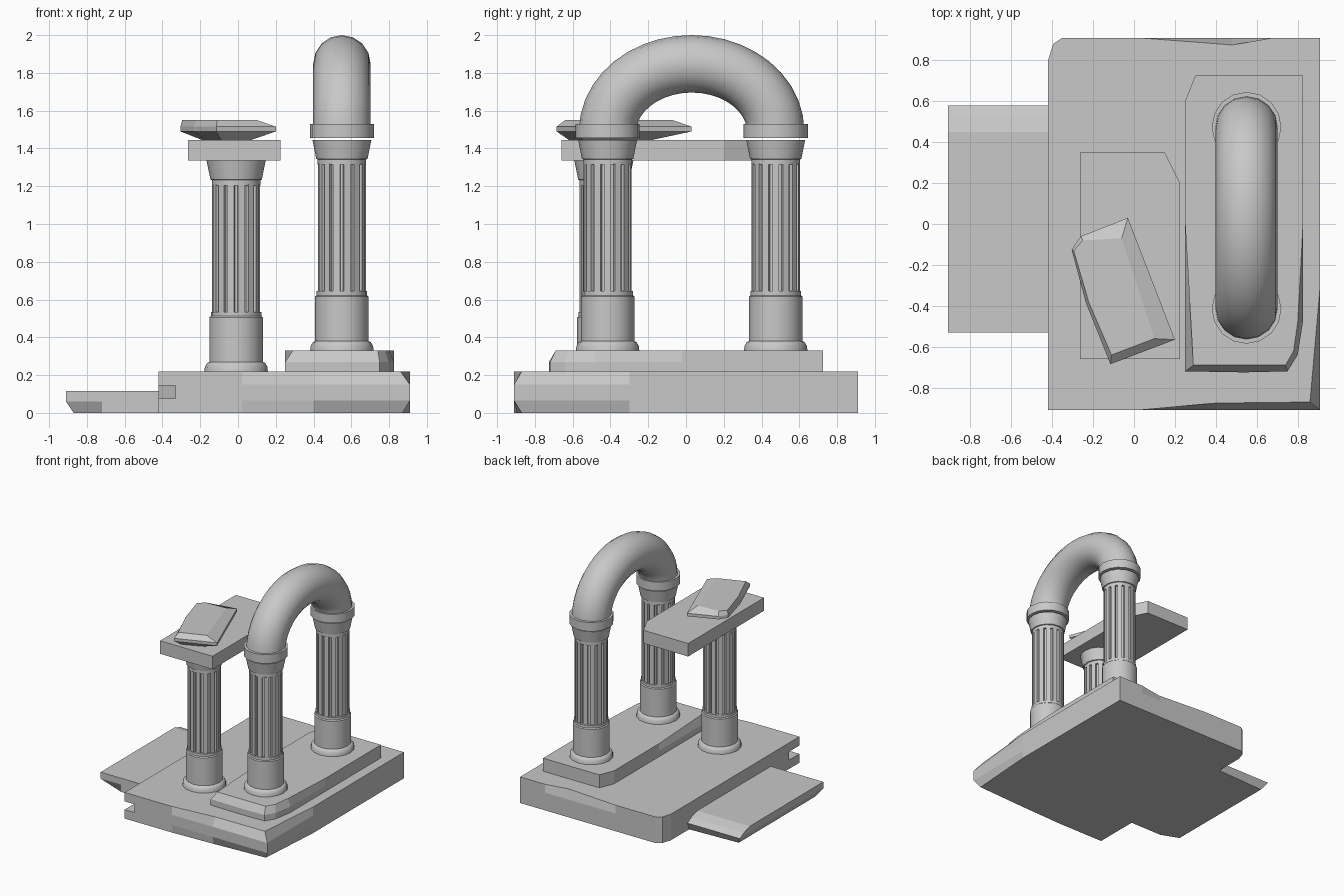
import bpy, bmesh
from math import sin, cos, pi, radians
from mathutils import Vector

cube = bpy.data.objects.get("Cube")
if cube:
    bpy.data.objects.remove(cube)

GREY = (0.58, 0.58, 0.58)
stone = bpy.data.materials.new("grey_stone")
stone.use_nodes = True
stone.diffuse_color = (*GREY, 1)
stone.node_tree.nodes["Principled BSDF"].inputs["Base Color"].default_value = (*GREY, 1)


def loft(name, rings, smooth=False):
    """Skin a stack of equal-length point rings and cap both ends."""
    bm = bmesh.new()
    rows = [[bm.verts.new(p) for p in ring] for ring in rings]
    n = len(rows[0])
    for a, b in zip(rows, rows[1:]):
        for i in range(n):
            j = (i + 1) % n
            bm.faces.new((a[i], a[j], b[j], b[i]))
    bm.faces.new(rows[0][::-1])
    bm.faces.new(rows[-1])
    bmesh.ops.recalc_face_normals(bm, faces=bm.faces)
    mesh = bpy.data.meshes.new(name)
    bm.to_mesh(mesh)
    bm.free()
    mesh.materials.append(stone)
    obj = bpy.data.objects.new(name, mesh)
    bpy.context.collection.objects.link(obj)
    if smooth:
        bpy.ops.object.select_all(action="DESELECT")
        obj.select_set(True)
        bpy.context.view_layer.objects.active = obj
        bpy.ops.object.shade_smooth_by_angle(angle=radians(35))
    return obj


def slab(name, outline, levels):
    """Broken slab: each level is a height plus corners that are moved."""
    return loft(name, [[(*moved.get(i, p), z) for i, p in enumerate(outline)]
                       for z, moved in levels])


def lathe(name, x, y, z, profile, sides=16):
    return loft(name, [[(x + r * cos(2 * pi * i / sides),
                         y + r * sin(2 * pi * i / sides), z + h)
                        for i in range(sides)] for r, h in profile], True)


def fluted_shaft(name, x, y, low, high, flutes=14):
    outer, inner = 0.128, 0.109
    pattern = [(-0.32, outer), (0.32, outer), (0.37, inner), (0.63, inner)]
    pts = [(r * cos(2 * pi * (k + t) / flutes), r * sin(2 * pi * (k + t) / flutes))
           for k in range(flutes) for t, r in pattern]
    return loft(name, [[(x + px, y + py, z) for px, py in pts] for z in (low, high)])


# Main base slab with chipped edges
base = slab("base_slab",
            [(-.42, -.91), (.02, -.91), (.4, -.91), (.91, -.91), (.91, -.3), (.91, .91),
             (.68, .91), (.48, .91), (.02, .91), (-.35, .91), (-.395, .88), (-.42, .8)],
            [(0, {2: (.4, -.895), 3: (.87, -.87)}),
             (.065, {}),
             (.15, {}),
             (.22, {2: (.4, -.875), 3: (.86, -.87), 7: (.48, .875)})])

# Missing chunk in the front corner of the base
cutter = slab("corner_cutter", [(-.5, -1), (-.33, -1), (-.33, -.88), (-.5, -.68)],
              [(.075, {}), (.145, {})])
cutter.hide_render = True
cut = base.modifiers.new("corner_chip", "BOOLEAN")
cut.operation = "DIFFERENCE"
cut.solver = "EXACT"
cut.object = cutter
bpy.context.view_layer.objects.active = base
bpy.ops.object.modifier_apply(modifier=cut.name)
bpy.data.objects.remove(cutter)

# Low side slab, worn down along its back edge
slab("side_slab", [(-.91, -.53), (-.72, -.53), (-.4, -.53), (-.4, .58), (-.91, .58)],
     [(0, {0: (-.87, -.47), 4: (-.87, .54), 3: (-.4, .56)}),
      (.06, {}),
      (.09, {3: (-.4, .53), 4: (-.91, .53)}),
      (.115, {3: (-.4, .45), 4: (-.91, .45)})])

# Raised slab under the arch
slab("arch_slab",
     [(.25, -.72), (.54, -.725), (.75, -.72), (.8, -.64), (.825, -.48), (.825, -.02),
      (.825, .725), (.3, .725), (.25, .6), (.25, 0)],
     [(.22, {}), (.27, {}),
      (.33, {0: (.29, -.69), 1: (.54, -.69), 2: (.74, -.69),
             3: (.78, -.62), 4: (.8, -.48)})])


# Columns
FOOT = [(.168, 0), (.165, .025), (.153, .045), (.142, .05)]
PEDESTAL = [(.142, .045), (.142, .285), (.134, .292), (.134, .315)]
CAPITAL = [(.128, .985), (.128, 1.012), (.136, 1.015), (.156, 1.115)]
ABACUS = [(.17, 1.125), (.17, 1.2)]


def column(name, x, y, z, with_abacus):
    lathe(name + "_foot", x, y, z, FOOT)
    lathe(name + "_pedestal", x, y, z, PEDESTAL)
    fluted_shaft(name + "_shaft", x, y, z + .31, z + .99)
    lathe(name + "_capital", x, y, z, CAPITAL)
    if with_abacus:
        lathe(name + "_abacus", x, y, z, ABACUS)


ARCH_X, ARCH_Y, SPAN = .55, .03, .445
column("front_arch_column", ARCH_X, ARCH_Y - SPAN, .33, True)
column("back_arch_column", ARCH_X, ARCH_Y + SPAN, .33, True)
column("lone_column", -.01, -.435, .22, False)

# Round arch bridging the two columns
TUBE, RISE, SPRING = .152, .358, 1.49
rings = []
for s in range(21):
    t = pi * s / 20
    centre = Vector((ARCH_X, ARCH_Y - SPAN * cos(t), SPRING + RISE * sin(t)))
    out = Vector((0, -RISE * cos(t), SPAN * sin(t))).normalized()
    rings.append([centre + TUBE * (out * cos(a) + Vector((1, 0, 0)) * sin(a))
                  for a in (2 * pi * i / 16 for i in range(16))])
loft("arch", rings, True)

# Broken lintel resting on the lone column
slab("lintel", [(-.265, -.66), (.225, -.66), (.225, .2), (.15, .35), (-.265, .35)],
     [(1.335, {}), (1.445, {})])

# Loose fragment on top of the lintel
slab("loose_fragment",
     [(-.115, -.685), (.2, -.565), (-.03, .03), (-.26, -.06), (-.305, -.125), (-.235, -.385)],
     [(1.445, {0: (-.09, -.62), 1: (.07, -.55), 2: (-.05, -.18),
               3: (-.16, -.2), 4: (-.19, -.22), 5: (-.17, -.4)}),
      (1.49, {}),
      (1.515, {}),
      (1.55, {0: (-.11, -.64), 1: (.1, -.56), 2: (-.06, -.07),
              3: (-.25, -.08), 4: (-.295, -.13), 5: (-.22, -.385)})])
